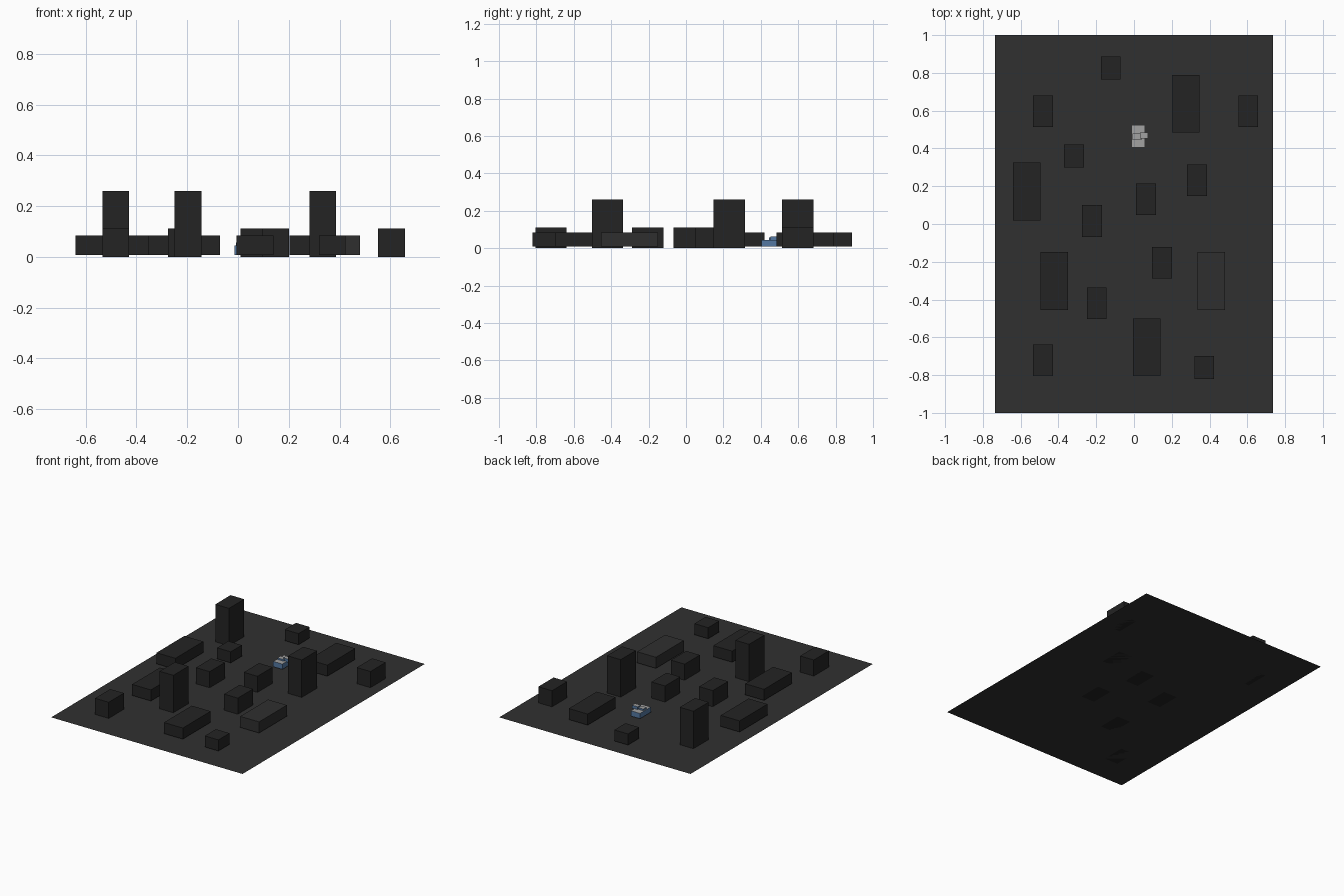
import bpy, bmesh

if "Cube" in bpy.data.objects:
    bpy.data.objects.remove(bpy.data.objects["Cube"])


def material(name, rgb):
    m = bpy.data.materials.new(name)
    m.diffuse_color = (*rgb, 1)
    m.use_nodes = True
    m.node_tree.nodes["Principled BSDF"].inputs["Base Color"].default_value = m.diffuse_color
    return m


ground_mat = material("ground_grey", (0.03, 0.03, 0.03))
block_mat = material("block_dark", (0.017, 0.017, 0.017))
pale_block = material("block_pale", (0.028, 0.028, 0.028))
blue = material("vehicle_blue", (0.09, 0.19, 0.36))
grey = material("vehicle_top", (0.36, 0.36, 0.36))


def box(name, x, y, z, side, top=None):
    """Box from (min, max) ranges, optionally with a differently coloured top."""
    bm = bmesh.new()
    bmesh.ops.create_cube(bm, size=1)
    for v in bm.verts:
        for i, (lo, hi) in enumerate((x, y, z)):
            v.co[i] = lo if v.co[i] < 0 else hi
    bm.normal_update()
    if top:
        for f in bm.faces:
            f.material_index = int(f.normal.z > 0.5)
    mesh = bpy.data.meshes.new(name)
    bm.to_mesh(mesh)
    bm.free()
    mesh.materials.append(side)
    if top:
        mesh.materials.append(top)
    obj = bpy.data.objects.new(name, mesh)
    bpy.context.collection.objects.link(obj)
    return obj


# Flat ground sheet
bpy.ops.mesh.primitive_plane_add(size=2)
ground = bpy.context.object
ground.name = "ground"
for v in ground.data.vertices:
    v.co.x *= 0.735
ground.data.materials.append(ground_mat)

# Building types: width, depth, bottom, top, centres
kinds = {
    "tower": (0.105, 0.167, 0, 0.26,
              [(-0.482, 0.598), (0.334, 0.231), (-0.197, -0.42)]),
    "house": (0.105, 0.167, 0, 0.112,
              [(0.605, 0.598), (0.063, 0.132), (-0.223, 0.016),
               (0.148, -0.205), (-0.482, -0.722)]),
    "hut": (0.105, 0.122, 0.008, 0.085,
            [(-0.123, 0.826), (-0.317, 0.359), (0.372, -0.76)]),
    "long_hall": (0.145, 0.306, 0.008, 0.085,
                  [(0.275, 0.637), (-0.567, 0.172), (-0.423, -0.302),
                   (0.067, -0.652), (0.408, -0.302)]),
}
for kind, (w, d, z0, z1, spots) in kinds.items():
    for i, (cx, cy) in enumerate(spots):
        pale = kind == "long_hall" and i == 4
        box(f"{kind}_{i + 1}", (cx - w / 2, cx + w / 2),
            (cy - d / 2, cy + d / 2), (z0, z1),
            pale_block if pale else block_mat)

# Small vehicle: hull, raised deck and side gun box
box("vehicle_hull", (-0.013, 0.057), (0.405, 0.523), (0.008, 0.045), blue, grey)
box("vehicle_turret", (-0.008, 0.04), (0.445, 0.478), (0.045, 0.056), blue, grey)
box("vehicle_gun_box", (0.032, 0.075), (0.452, 0.484), (0.042, 0.064), blue, grey)
